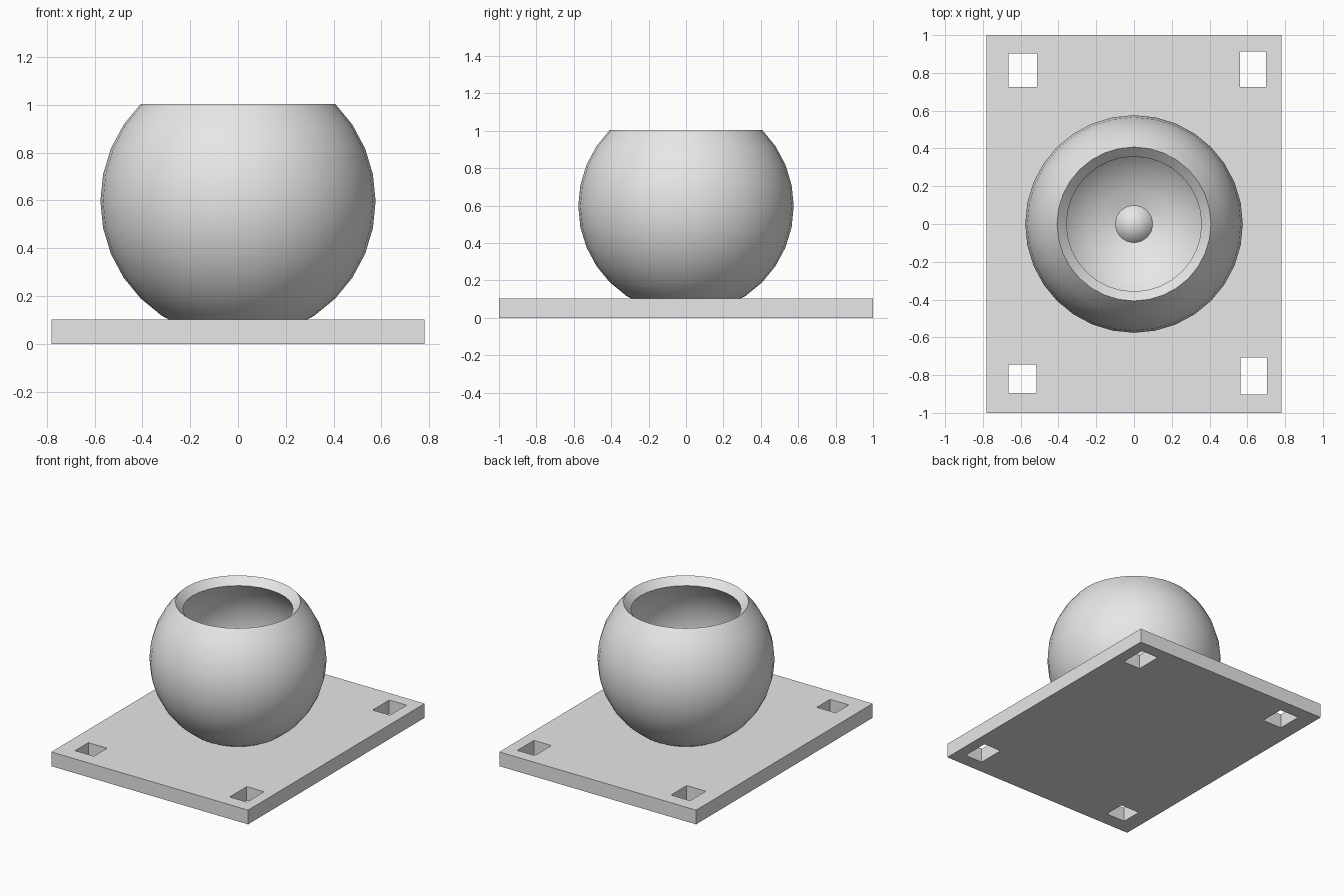
import bpy
import bmesh
from math import sin, cos, pi, radians
from mathutils import Matrix

cube = bpy.data.objects.get("Cube")
if cube:
    bpy.data.objects.remove(cube, do_unlink=True)

grey = bpy.data.materials.new("light grey")
grey.use_nodes = True
grey.diffuse_color = (0.8, 0.8, 0.8, 1)
grey.node_tree.nodes["Principled BSDF"].inputs["Base Color"].default_value = grey.diffuse_color


def add_object(name, bm):
    bmesh.ops.recalc_face_normals(bm, faces=bm.faces)
    mesh = bpy.data.meshes.new(name)
    bm.to_mesh(mesh)
    bm.free()
    mesh.materials.append(grey)
    obj = bpy.data.objects.new(name, mesh)
    bpy.context.collection.objects.link(obj)
    return obj


def add_box(name, x0, x1, y0, y1, z0, z1):
    bm = bmesh.new()
    place = Matrix.Translation(((x0 + x1) / 2, (y0 + y1) / 2, (z0 + z1) / 2))
    size = Matrix.Diagonal((x1 - x0, y1 - y0, z1 - z0, 1))
    bmesh.ops.create_cube(bm, size=1, matrix=place @ size)
    return add_object(name, bm)


# Base plate with four square mounting holes
plate = add_box("base_plate", -0.78, 0.78, -1, 1, 0, 0.102)
holes = [(-0.665, -0.513, 0.725, 0.903), (0.56, 0.698, 0.725, 0.913),
         (-0.665, -0.516, -0.895, -0.745), (0.565, 0.703, -0.902, -0.708)]
for hole in holes:
    cutter = add_box("hole_cutter", *hole, -0.1, 0.3)
    cutter.hide_render = True
    cut = plate.modifiers.new("hole", 'BOOLEAN')
    cut.operation = 'DIFFERENCE'
    cut.solver = 'EXACT'
    cut.object = cutter
    bpy.context.view_layer.objects.active = plate
    bpy.ops.object.modifier_apply(modifier=cut.name)
    bpy.data.objects.remove(cutter, do_unlink=True)

# Hollow round bowl: outer wall, sloping rim, inner wall, central spike
CENTRE, OUTER, INNER, RINGS, SIDES = 0.597, 0.576, 0.505, 16, 32


def arc(radius, rings):
    return [(radius * sin(pi * i / RINGS), CENTRE - radius * cos(pi * i / RINGS)) for i in rings]


profile = arc(OUTER, range(0, 13)) + arc(INNER, range(12, 0, -1)) + [(0, 0.22)]
bm = bmesh.new()
verts = [bm.verts.new((r, 0, z)) for r, z in profile]
edges = [bm.edges.new(pair) for pair in zip(verts, verts[1:])]
bmesh.ops.spin(bm, geom=verts + edges, cent=(0, 0, 0), axis=(0, 0, 1),
               angle=2 * pi, steps=SIDES, use_duplicate=False)
bmesh.ops.remove_doubles(bm, verts=bm.verts, dist=0.0005)
bowl = add_object("round_bowl", bm)

bpy.ops.object.select_all(action='DESELECT')
bowl.select_set(True)
bpy.context.view_layer.objects.active = bowl
bpy.ops.object.shade_smooth_by_angle(angle=radians(30))
